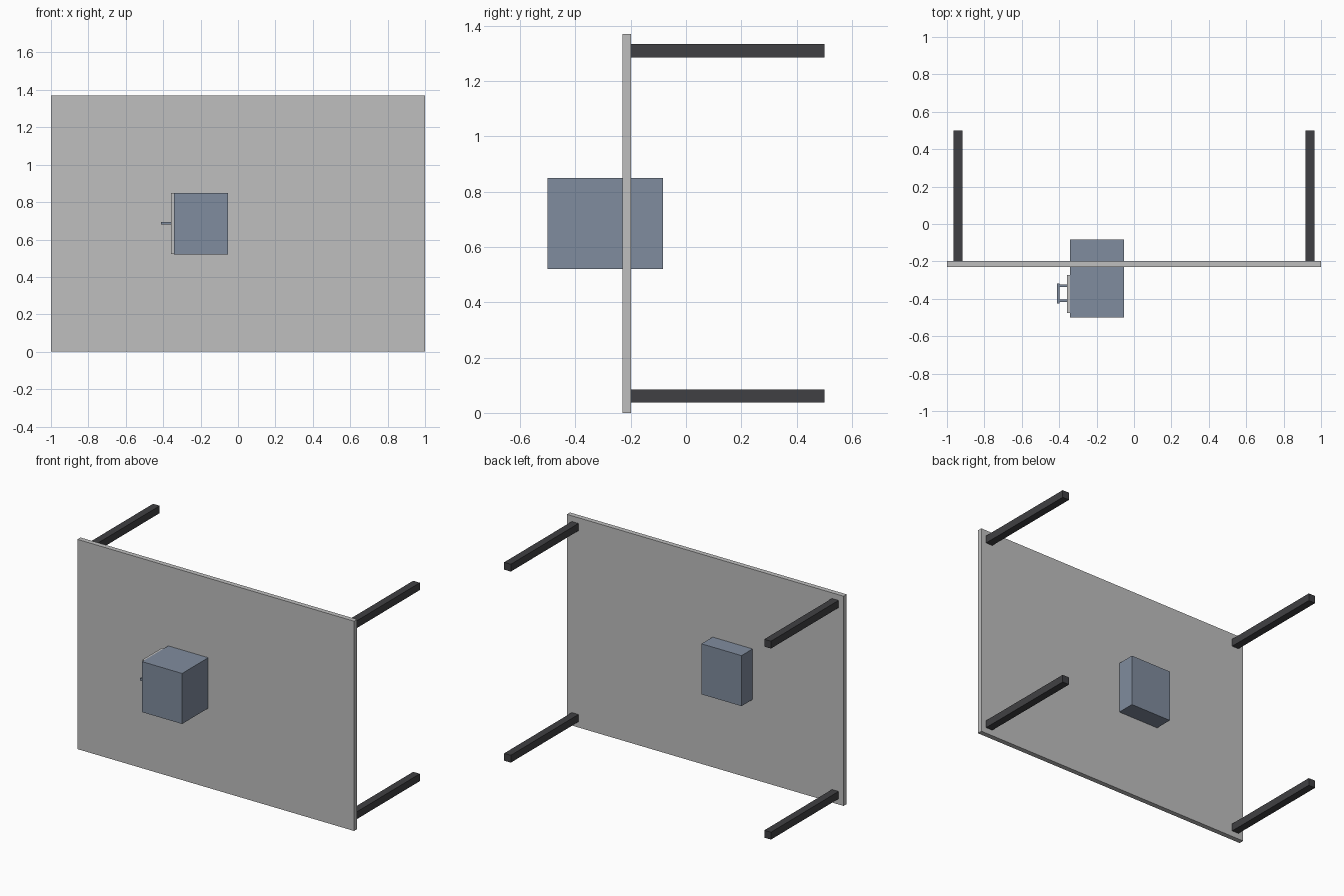
import bpy

cube = bpy.data.objects.get("Cube")
if cube:
    bpy.data.objects.remove(cube, do_unlink=True)


def material(name, colour):
    mat = bpy.data.materials.new(name)
    mat.use_nodes = True
    mat.diffuse_color = (*colour, 1)
    mat.node_tree.nodes["Principled BSDF"].inputs["Base Color"].default_value = (*colour, 1)
    return mat


def box(name, mat, x, y, z):
    """Box spanning the (low, high) range on each axis."""
    spans = (x, y, z)
    bpy.ops.mesh.primitive_cube_add(size=1, location=[(a + b) / 2 for a, b in spans])
    obj = bpy.context.object
    obj.name = name
    obj.scale = [b - a for a, b in spans]
    bpy.ops.object.transform_apply(location=False, rotation=False, scale=True)
    obj.data.materials.append(mat)
    return obj


grey = material("light grey", (0.52, 0.52, 0.52))
dark = material("charcoal", (0.051, 0.051, 0.056))
blue = material("slate blue", (0.216, 0.262, 0.342))

# Upright board
box("board", grey, (-1, 1), (-0.23, -0.198), (0, 1.37))

# Four legs reaching back from the corners
for side, x in (("right", -0.94), ("left", 0.94)):
    for level, z in (("lower", 0.061), ("upper", 1.309)):
        box(f"{level}_{side}_leg", dark, (x - 0.024, x + 0.024),
            (-0.198, 0.5), (z - 0.024, z + 0.024))

# Cabinet passing through the board, with a door panel on its right side
box("cabinet", blue, (-0.343, -0.054), (-0.5, -0.083), (0.52, 0.85))
box("door", grey, (-0.359, -0.343), (-0.475, -0.272), (0.522, 0.848))

# Door handle: two posts and a grip
for name, y in (("front", -0.41), ("back", -0.33)):
    box(f"{name}_handle_post", blue, (-0.4, -0.359), (y - 0.006, y + 0.006), (0.681, 0.693))
box("handle_grip", blue, (-0.411, -0.398), (-0.424, -0.318), (0.679, 0.695))
